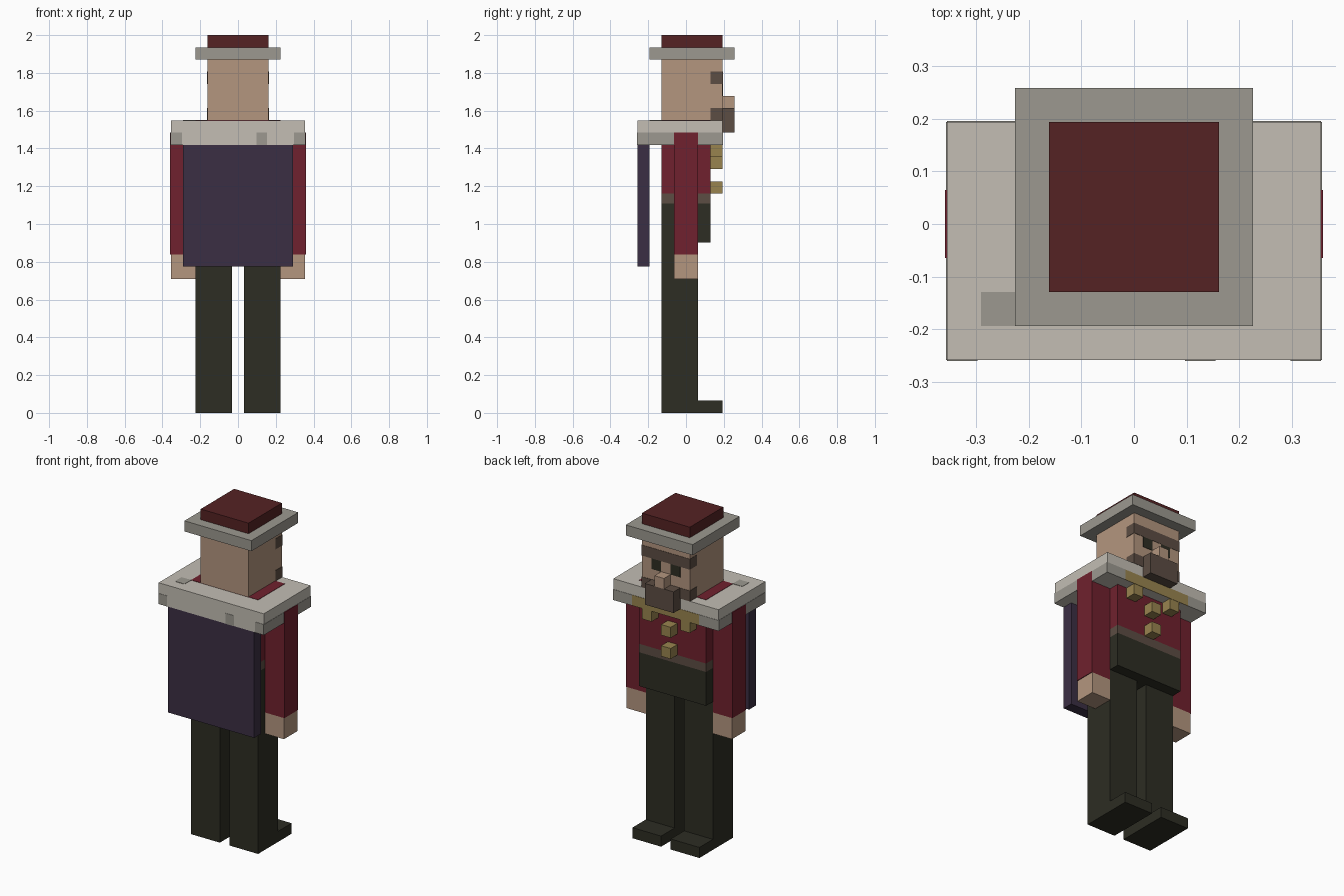
import bpy

U = 2 / 31      # one block unit
E = 0.03        # thickness of painted plates, in block units

if "Cube" in bpy.data.objects:
    bpy.data.objects.remove(bpy.data.objects["Cube"])


def material(name, hex_code):
    rgb = [int(hex_code[i:i + 2], 16) / 255 for i in (0, 2, 4)]
    colour = [c / 12.92 if c <= 0.04045 else ((c + 0.055) / 1.055) ** 2.4 for c in rgb] + [1]
    m = bpy.data.materials.new(name)
    m.use_nodes = True
    m.diffuse_color = colour
    bsdf = next(n for n in m.node_tree.nodes if n.type == "BSDF_PRINCIPLED")
    bsdf.inputs["Base Color"].default_value = colour
    bsdf.inputs["Roughness"].default_value = 0.9
    return m


skin = material("skin", "b4967f")
red = material("red_cloth", "70212e")
maroon = material("dark_red_cap", "552223")
fur = material("pale_fur", "c3beb4")
grey = material("grey_fur", "9c9990")
purple = material("purple_cape", "3b2f44")
dark = material("dark_trousers", "2d2d23")
brown = material("brown_hair", "5c4d43")
gold = material("gold", "99844f")


def box(name, x, y, z, mat):
    """Box from (low, high) ranges in block units."""
    spans = (x, y, z)
    centre = [(a + b) / 2 * U for a, b in spans]
    bpy.ops.mesh.primitive_cube_add(size=1, location=centre)
    ob = bpy.context.object
    ob.name = name
    ob.scale = [(b - a) * U for a, b in spans]
    bpy.ops.object.transform_apply(location=False, rotation=False, scale=True)
    ob.data.materials.append(mat)
    return ob


def wide(w):
    return (-w, w)


def pair(name, x, y, z, mat):
    """The same box on both sides of the body."""
    box("left_" + name, x, y, z, mat)
    box("right_" + name, (-x[1], -x[0]), y, z, mat)


# Legs and feet
pair("leg", (0.5, 3.5), (-2, 1), (0, 14), dark)
pair("foot", (0.5, 3.5), (1, 3), (0, 1), dark)

# Torso in stacked bands
box("trouser_top", wide(3.5), (-2, 2), (14, 17.2), dark)
box("belt", wide(3.5), (-2, 2), (17.2, 18), brown)
box("jacket", wide(3.5), (-2, 2), (18, 24 + E), red)

# Arms; sleeves sit just proud of the collar sides
pair("hand", (3.5, 5.5), (-1, 1), (11, 13), skin)
pair("sleeve", (3.5, 5.5 + 2 * E), (-1, 1), (13, 23), red)

# Cape and fur collar
box("cape", wide(4.5), (-4, -3), (12, 22), purple)
box("collar", wide(5.5), (-4, 3), (22, 24), fur)
pair("collar_side_trim", (5.5, 5.5 + E), (-4, 3), (22, 23), grey)
pair("collar_chest_trim", (3.5, 5.5), (3, 3 + E), (22, 23), grey)
for i, (a, b) in enumerate([(-5.5, -4.6), (1.5, 2.4), (4.6, 5.5)]):
    box(f"collar_spot_{i + 1}", (a, b), (-4 - E, -4), (22, 23), grey)
box("collar_top_spot", (-4.5, -3.5), (-3, -2), (24, 24 + E), grey)

# Gold chain and pendants
box("chain", wide(3.5), (3, 3 + E), (22, 23), gold)
pair("chain_link", (1.5, 2.5), (2, 3), (21, 22), gold)
box("upper_pendant", wide(0.5), (2, 3), (20, 21), gold)
box("lower_pendant", wide(0.5), (2, 3), (18, 19), gold)

# Head and face
box("head", wide(2.5), (-2, 3), (24, 29), skin)
box("brow", wide(2.5 + E), (2, 3 + E), (27, 28), brown)
box("beard_band", wide(2.5 + E), (2, 3 + E), (24, 25), brown)
pair("eye", (0.5, 1.5), (3, 3 + E), (26, 27), dark)
box("nose", wide(0.5), (3, 4), (25, 26), skin)
box("beard", wide(1.5), (3, 4), (23, 25), brown)

# Hat
box("hat_brim", wide(3.5), (-3, 4), (29, 30), grey)
box("hat_crown", wide(2.5), (-2, 3), (30, 31), maroon)
